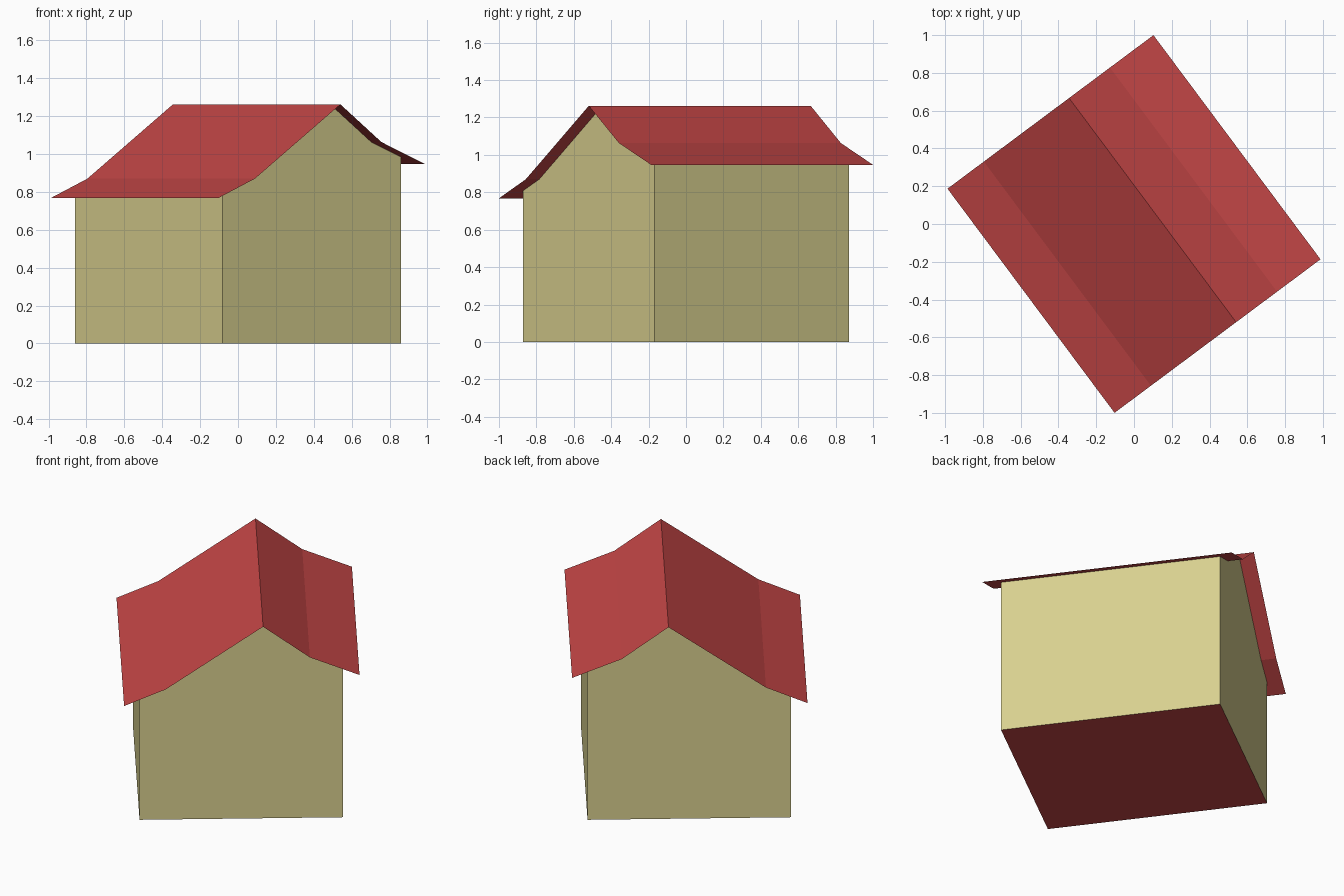
import bpy, bmesh, math

cube = bpy.data.objects.get("Cube")
if cube:
    bpy.data.objects.remove(cube, do_unlink=True)

TURN = math.radians(36.7)
# Roof cross-section: across, height
ROOF = [(-0.68, 0.768), (-0.44, 0.87), (0.123, 1.262), (0.393, 1.063), (0.68, 0.947)]
ROOF_HALF = 0.74
WALL_X, WALL_Y = 0.588, 0.65


def material(name, rgb):
    m = bpy.data.materials.new(name)
    m.use_nodes = True
    m.diffuse_color = (*rgb, 1)
    m.node_tree.nodes["Principled BSDF"].inputs["Base Color"].default_value = (*rgb, 1)
    return m


def roof_height(x):
    for (x0, z0), (x1, z1) in zip(ROOF, ROOF[1:]):
        if x0 <= x <= x1:
            return z0 + (z1 - z0) * (x - x0) / (x1 - x0)


def finish(name, bm, mats):
    me = bpy.data.meshes.new(name)
    bm.to_mesh(me)
    bm.free()
    for m in mats:
        me.materials.append(m)
    ob = bpy.data.objects.new(name, me)
    ob.rotation_euler.z = TURN
    bpy.context.collection.objects.link(ob)
    return ob


red = material("roof red", (0.55, 0.061, 0.061))
cream = material("wall cream", (0.69, 0.63, 0.275))

# Roof: thin sheet swept along the ridge
bm = bmesh.new()
rows = [[bm.verts.new((x, y, z)) for x, z in ROOF] for y in (-ROOF_HALF, ROOF_HALF)]
for i in range(len(ROOF) - 1):
    bm.faces.new((rows[0][i], rows[0][i + 1], rows[1][i + 1], rows[1][i]))
finish("roof", bm, [red])

# Walls: gable outline fitted under the roof, open on top, with a red floor
gable = [(-WALL_X, 0), (WALL_X, 0), (WALL_X, roof_height(WALL_X))]
gable += ROOF[3:0:-1] + [(-WALL_X, roof_height(-WALL_X))]
bm = bmesh.new()
front, back = [[bm.verts.new((x, y, z)) for x, z in gable] for y in (-WALL_Y, WALL_Y)]
bm.faces.new(front)
bm.faces.new(back[::-1])
for i in (0, 1, len(gable) - 1):
    j = (i + 1) % len(gable)
    bm.faces.new((front[j], front[i], back[i], back[j]))
bm.normal_update()
for f in bm.faces:
    f.material_index = 1 if f.normal.z < -0.5 else 0
finish("walls", bm, [cream, red])
